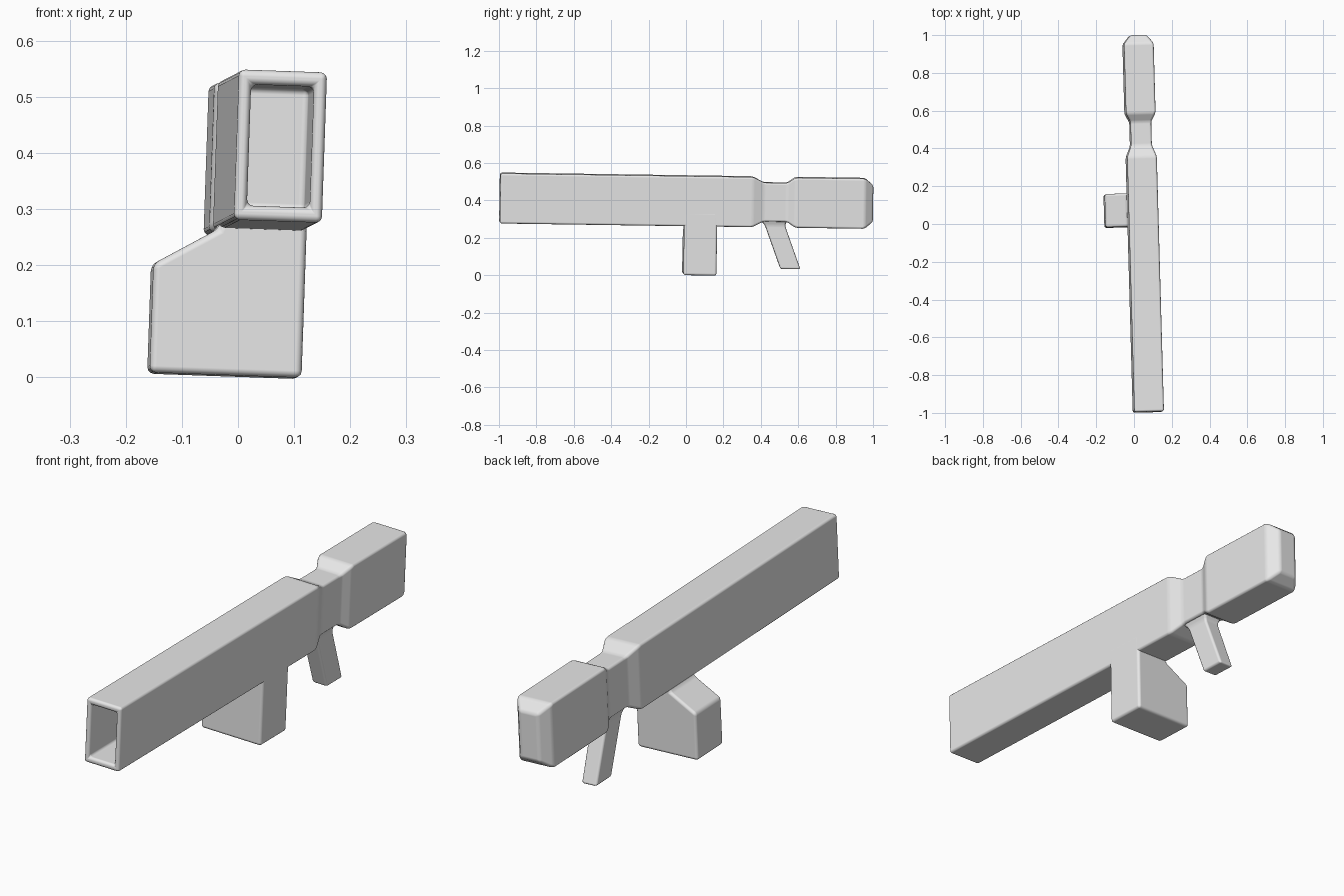
import bpy
import bmesh
from mathutils import Matrix, Vector

cube = bpy.data.objects.get("Cube")
if cube:
    bpy.data.objects.remove(cube)

grey = bpy.data.materials.new("light_grey")
grey.use_nodes = True
grey.diffuse_color = (0.8, 0.8, 0.8, 1)
grey.node_tree.nodes["Principled BSDF"].inputs["Base Color"].default_value = (0.8, 0.8, 0.8, 1)

# Slight lean of the whole launcher: yaw, pitch and roll about its middle
POSE = (Matrix.Translation((0.048, 0, 0.398)) @ Matrix.Rotation(0.028, 4, 'Z')
        @ Matrix.Rotation(-0.0145, 4, 'X') @ Matrix.Rotation(0.035, 4, 'Y'))


def loft(name, rings, bevel):
    """Skin a list of matching point rings, cap both ends, round the edges."""
    bm = bmesh.new()
    loops = [[bm.verts.new(p) for p in ring] for ring in rings]
    for a, b in zip(loops, loops[1:]):
        n = len(a)
        for i in range(n):
            j = (i + 1) % n
            bm.faces.new((a[i], a[j], b[j], b[i]))
    bm.faces.new(loops[0])
    bm.faces.new(loops[-1])
    bmesh.ops.recalc_face_normals(bm, faces=bm.faces)
    mesh = bpy.data.meshes.new(name)
    bm.to_mesh(mesh)
    bm.free()
    mesh.materials.append(grey)
    obj = bpy.data.objects.new(name, mesh)
    bpy.context.collection.objects.link(obj)
    obj.matrix_world = POSE
    mod = obj.modifiers.new("rounded_edges", 'BEVEL')
    mod.width = bevel
    mod.segments = 3
    mod.limit_method = 'ANGLE'
    mod.angle_limit = 0.2
    mod.harden_normals = True
    mesh.shade_smooth()
    return obj


def rect_y(y, w, h):
    """Upright rectangle across the barrel, from half width and half height."""
    return [Vector((sx * w, y, sz * h)) for sx, sz in ((-1, -1), (1, -1), (1, 1), (-1, 1))]


def rect_z(z, w, y0, y1):
    """Level rectangle, centred in x."""
    return [Vector(p) for p in ((-w, y0, z), (w, y0, z), (w, y1, z), (-w, y1, z))]


W, H = 0.0785, 0.134

# Barrel: blind bore, rim, long body, pinched neck, rear block with chamfered end
loft("barrel", [rect_y(*s) for s in (
    (-0.65, 0.056, 0.108), (-0.996, 0.056, 0.108), (-0.996, W, H),
    (0.355, W, H), (0.415, 0.055, 0.104), (0.54, 0.055, 0.104),
    (0.585, W, H), (0.955, W, H), (1.0, 0.042, 0.098))], 0.011)

# Front grip: offset block with a sloped shoulder, flush with the barrel's left side
side = W + 0.0005
profile = ((side, -0.06), (side, -0.396), (-0.192, -0.396),
           (-0.192, -0.202), (-W, -0.136), (-0.05, -0.06))
loft("front_grip", [[Vector((x, y, z)) for x, z in profile] for y in (-0.01, 0.167)], 0.012)

# Rear handle: slanted bar that flares where it joins the neck
loft("rear_handle", [rect_z(*s) for s in (
    (-0.085, 0.05, 0.385, 0.545), (-0.125, 0.036, 0.424, 0.531),
    (-0.357, 0.034, 0.51, 0.617))], 0.01)
